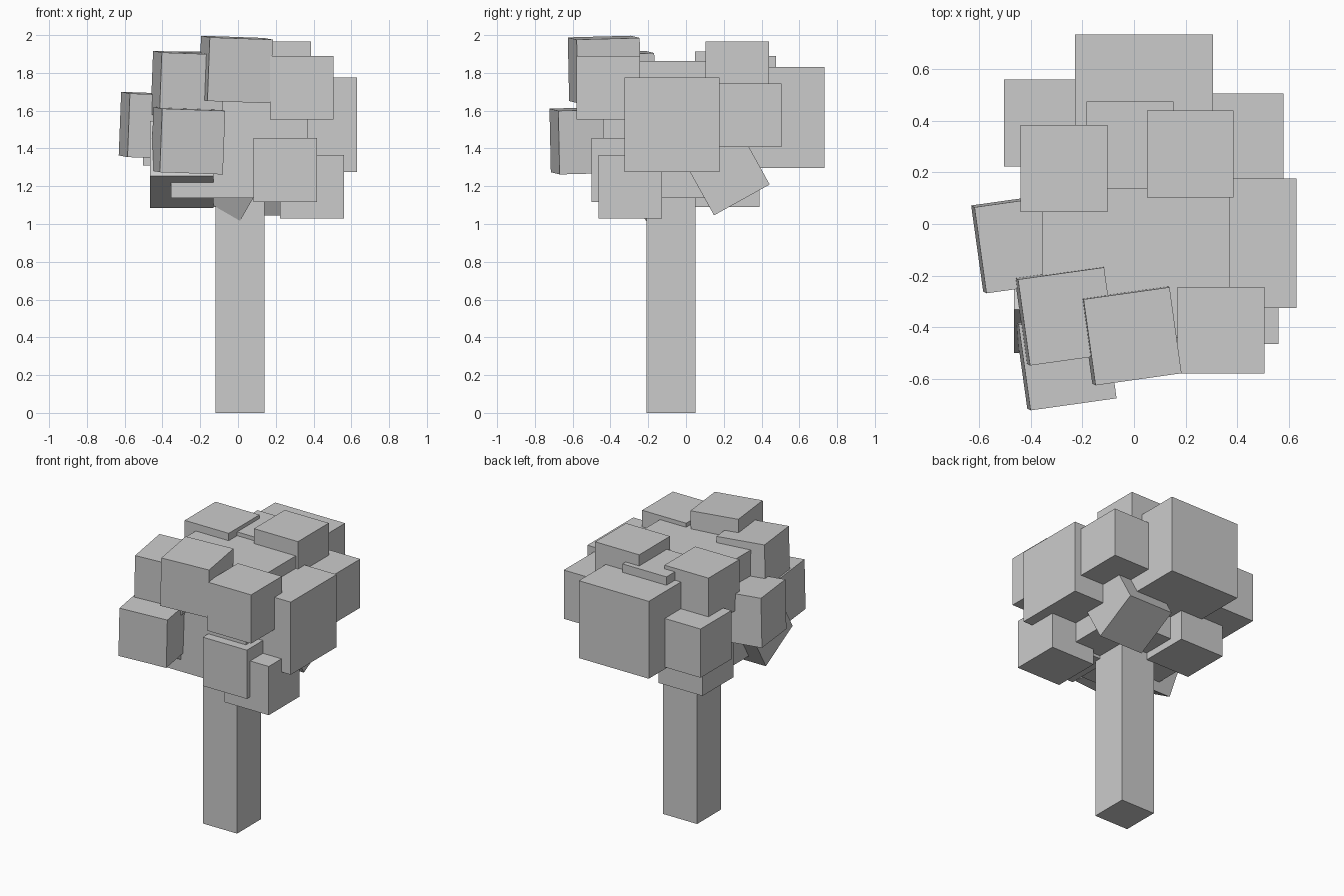
import bpy
from math import radians


def block(name, center, size, rot=(0, 0, 0)):
    """Box of the given size, rotated in degrees about its centre."""
    bpy.ops.mesh.primitive_cube_add(size=1, location=center,
                                    rotation=[radians(a) for a in rot])
    ob = bpy.context.object
    ob.name = name
    ob.scale = size if isinstance(size, tuple) else (size,) * 3
    return ob


# Trunk
block("trunk", (0.01, -0.08, 0.6), (0.26, 0.26, 1.2))

# Large foliage masses: core, right side, back
block("foliage_core", (0.007, -0.078, 1.5), 0.725)
block("foliage_right", (0.38, -0.074, 1.525), 0.502)
block("foliage_back", (0.038, 0.467, 1.563), 0.535)

LEAF = 0.337

# Small upright leaf blocks
upright = [
    (0.25, -0.333, 1.286),    # front
    (0.392, -0.296, 1.197),   # lower right
    (0.338, -0.412, 1.722),   # front right, high
    (0.412, 0.338, 1.575),    # back right
    (0.218, 0.272, 1.797),    # top right
    (-0.272, 0.215, 1.745),   # top left
    (-0.015, 0.307, 1.72),    # top back
    (-0.335, 0.391, 1.477),   # back left
    (-0.23, 0.22, 1.258),     # lower back left
]
for i, c in enumerate(upright):
    block(f"leaf_block_{i}", c, LEAF)

# Slightly twisted cluster at front left
twisted = [
    (-0.012, -0.432, 1.818),
    (-0.266, -0.355, 1.738),
    (-0.264, -0.529, 1.441),
    (-0.435, -0.075, 1.521),
]
for i, c in enumerate(twisted):
    block(f"twisted_leaf_{i}", c, LEAF, (1.5, 2, 8))

# Strongly tilted blocks underneath
block("tilted_leaf_left", (-0.297, -0.27, 1.315), LEAF, (-30, 0, 0))
block("tilted_leaf_back", (0.232, 0.214, 1.275), LEAF, (29, 0, 0))
block("tilted_leaf_under", (-0.02, -0.15, 1.30), LEAF, (30, 30, 0))
